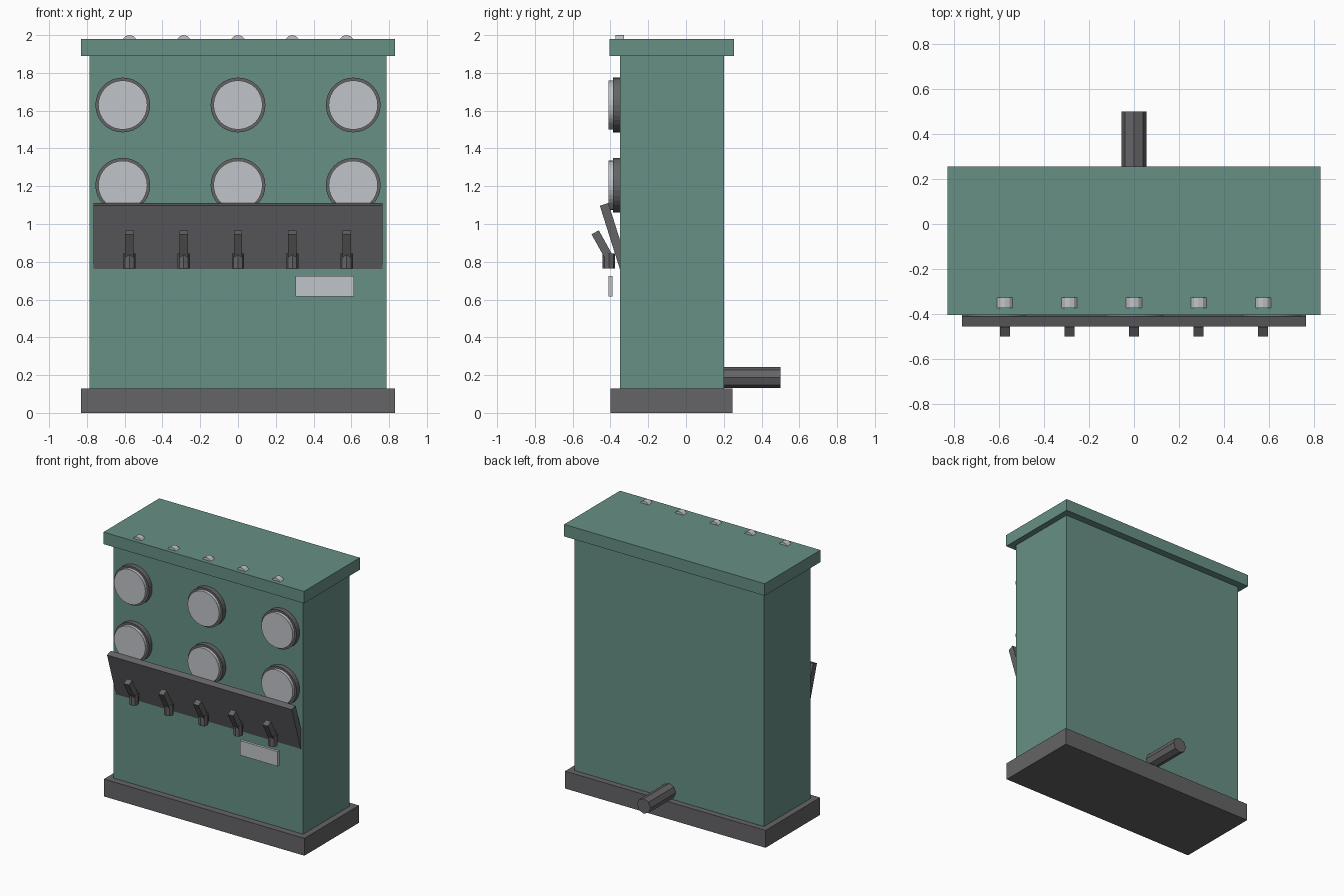
import bpy
from math import radians, pi
from mathutils import Matrix

cube = bpy.data.objects.get("Cube")
if cube:
    bpy.data.objects.remove(cube)


def material(name, rgb):
    mat = bpy.data.materials.new(name)
    mat.use_nodes = True
    mat.diffuse_color = (*rgb, 1)
    mat.node_tree.nodes["Principled BSDF"].inputs["Base Color"].default_value = (*rgb, 1)
    return mat


GREEN = material("sage green paint", (0.135, 0.28, 0.235))
DARK = material("dark grey metal", (0.13, 0.127, 0.133))
LIGHT = material("pale grey", (0.53, 0.55, 0.58))


def finish(name, mat):
    obj = bpy.context.object
    obj.name = obj.data.name = name
    obj.data.materials.append(mat)
    return obj


def box(name, mat, low, high):
    """Axis-aligned box between two corners."""
    size = [b - a for a, b in zip(low, high)]
    centre = [(a + b) / 2 for a, b in zip(low, high)]
    bpy.ops.mesh.primitive_cube_add(size=1, location=centre)
    obj = finish(name, mat)
    obj.data.transform(Matrix.Diagonal((*size, 1)))
    return obj


def tilted_box(name, mat, size, centre, lean):
    """Box whose top leans towards the front."""
    half = [s / 2 for s in size]
    obj = box(name, mat, [-h for h in half], half)
    obj.location = centre
    obj.rotation_euler.x = radians(lean)
    return obj


def rod(name, mat, sides, radius, x, z, y0, y1, smooth=False):
    """Cylinder running front to back, with one corner at the top."""
    bpy.ops.mesh.primitive_cylinder_add(
        vertices=sides, radius=radius, depth=y1 - y0,
        location=(x, (y0 + y1) / 2, z), rotation=(pi / 2, 0, 0))
    obj = finish(name, mat)
    if smooth:
        bpy.ops.object.shade_smooth_by_angle(angle=radians(30))
    return obj


# Cabinet
box("base", DARK, (-0.83, -0.40, 0), (0.83, 0.245, 0.13))
box("cabinet", GREEN, (-0.785, -0.35, 0.13), (0.785, 0.20, 1.89))
box("lid", GREEN, (-0.83, -0.405, 1.89), (0.83, 0.255, 1.98))

# Gauges in two rows of three
for z in (1.205, 1.63):
    for x in (-0.61, 0, 0.61):
        rod("gauge_rim", DARK, 32, 0.145, x, z, -0.387, -0.35)
        rod("gauge_face", LIGHT, 32, 0.13, x, z, -0.41, -0.387)

# Sloping control panel
tilted_box("control_panel", DARK, (1.53, 0.047, 0.35), (0, -0.381, 0.937), 17.5)

# Levers with their sockets, and the small lamps set into the lid
for i in range(-2, 3):
    x = i * 0.2875
    bpy.ops.mesh.primitive_cylinder_add(
        vertices=8, radius=0.033, depth=0.08, location=(x, -0.408, 0.804))
    finish("lever_socket", DARK)
    tilted_box("lever", DARK, (0.044, 0.044, 0.16), (x, -0.442, 0.886), 29)
    rod("lid_lamp", LIGHT, 12, 0.04, x, 1.96, -0.373, -0.328)

# Name plate and rear pipe
box("label_plate", LIGHT, (0.305, -0.41, 0.615), (0.615, -0.39, 0.725))
rod("rear_pipe", DARK, 8, 0.056, 0, 0.187, 0.20, 0.50)
